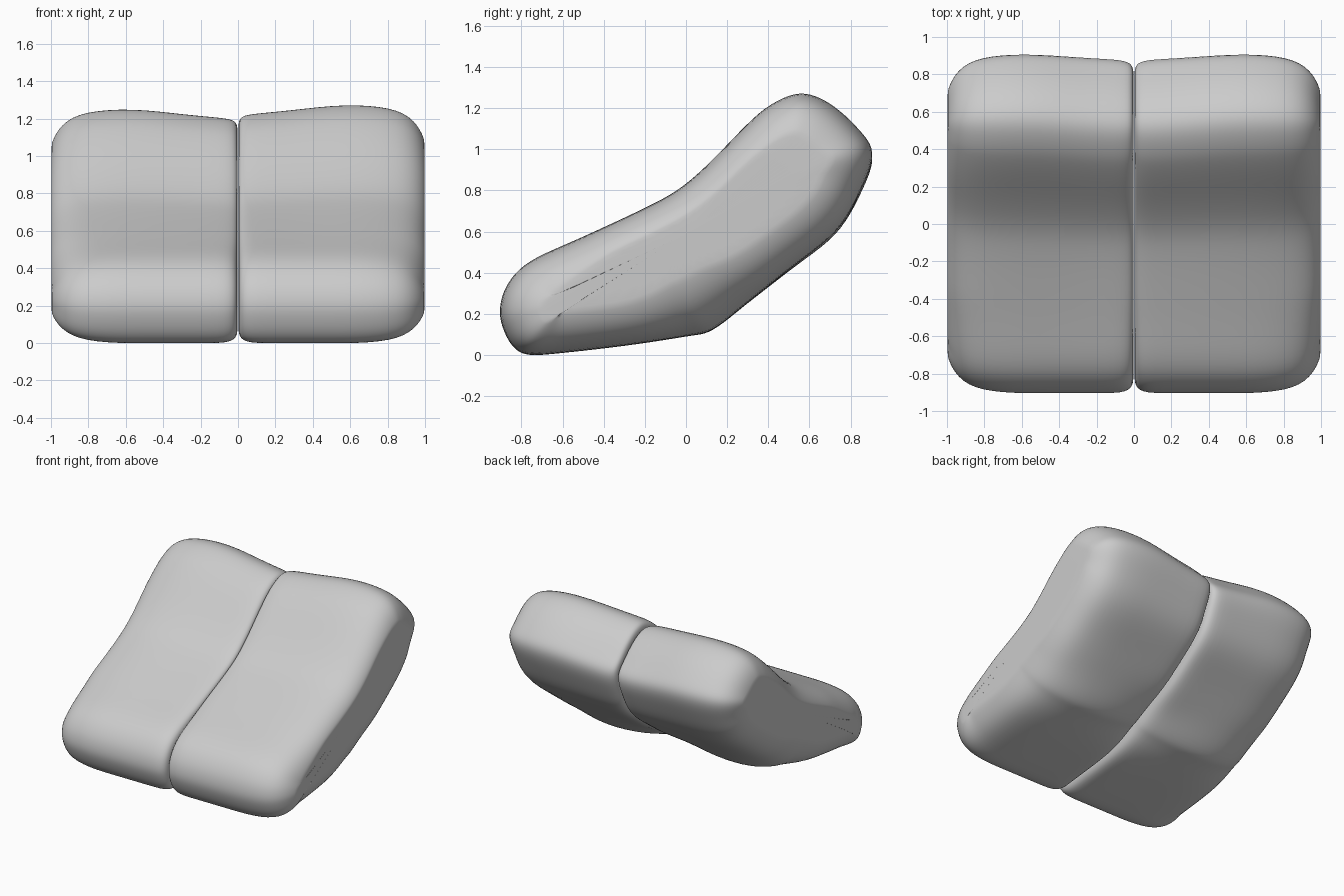
import bpy, bmesh, math
from mathutils import Vector

if "Cube" in bpy.data.objects:
    bpy.data.objects.remove(bpy.data.objects["Cube"])

# Side outline of a cushion (y, z)
OUTLINE = [(-0.905, 0.22), (-0.87, 0.34), (-0.76, 0.455), (-0.5, 0.575), (-0.2, 0.715),
           (-0.03, 0.81), (0.12, 0.94), (0.3, 1.125), (0.42, 1.223), (0.56, 1.275),
           (0.70, 1.225), (0.84, 1.10), (0.91, 0.98), (0.85, 0.80), (0.73, 0.60),
           (0.5, 0.415), (0.3, 0.255), (0.13, 0.12), (0.0, 0.09), (-0.3, 0.045),
           (-0.6, 0.01), (-0.76, 0.0), (-0.835, 0.035), (-0.885, 0.12)]
# Centre line that the rounded ends shrink towards
SPINE = [(-0.6, 0.25), (-0.3, 0.34), (-0.1, 0.41), (0.06, 0.5), (0.2, 0.61), (0.35, 0.74), (0.54, 0.92)]
# Across the width: x, inset of the outline, extra sag at the back
SECTIONS = [(0.002, 0.16, 0.02), (0.002, 0.10, 0.02), (0.004, 0.055, 0.025), (0.018, 0.025, 0.03),
            (0.05, 0.008, 0.035), (0.10, 0.0, 0.035), (0.22, 0.0, 0.027), (0.36, 0.0, 0.015),
            (0.50, 0.0, 0.003), (0.64, 0.0, 0.0), (0.76, 0.01, 0.0), (0.85, 0.03, 0.0),
            (0.915, 0.065, 0.0), (0.96, 0.115, 0.0), (0.985, 0.165, 0.0), (0.996, 0.20, 0.0),
            (0.998, 0.22, 0.0)]


def smooth_loop(pts, steps=3):
    p = [Vector(q) for q in pts]
    out = []
    for i in range(len(p)):
        a, b, c, d = p[i - 1], p[i], p[(i + 1) % len(p)], p[(i + 2) % len(p)]
        for k in range(steps):
            t = k / steps
            out.append(0.5 * (2 * b + (c - a) * t + (2 * a - 5 * b + 4 * c - d) * t * t
                              + (3 * b - a - 3 * c + d) * t ** 3))
    return out


def nearest_on_spine(p):
    best = None
    for a, b in zip(SPINE, SPINE[1:]):
        a, b = Vector(a), Vector(b)
        t = max(0, min(1, (p - a).dot(b - a) / (b - a).length_squared))
        q = a + (b - a) * t
        if best is None or (p - q).length < (p - best).length:
            best = q
    return best


def cushion(name, side, height):
    loop = smooth_loop(OUTLINE)
    bm = bmesh.new()
    rings = []
    for x, inset, sag in SECTIONS:
        ring = []
        for p in loop:
            v = nearest_on_spine(p) - p
            y, z = p
            amount = inset
            if v.y < 0:
                # The seat and back surface has a tighter edge than the rest
                amount *= 1 - 0.4 * max(0, min(1, (0.7 - abs(y + 0.1)) / 0.4))
            elif y < 0.75:
                # The underside bulges only in the middle of the fold
                amount += 0.09 * abs(2 * x - 1) ** 2 * math.exp(-((y - 0.12) / 0.2) ** 2)
            q = p + v.normalized() * amount
            back = max(0, min(1, (z - 0.5) / 0.6))
            ring.append(bm.verts.new((side * x, q.x - sag * back, (q.y - 1.3 * sag * back) * height)))
        rings.append(ring)
    n = len(loop)
    for r, s in zip(rings, rings[1:]):
        for i in range(n):
            j = (i + 1) % n
            bm.faces.new((r[i], r[j], s[j], s[i]))
    # Flat end caps
    bm.faces.new(rings[0])
    bm.faces.new(rings[-1])
    bmesh.ops.recalc_face_normals(bm, faces=bm.faces)
    for f in bm.faces:
        f.smooth = True
    me = bpy.data.meshes.new(name)
    bm.to_mesh(me)
    bm.free()
    ob = bpy.data.objects.new(name, me)
    bpy.context.collection.objects.link(ob)
    sub = ob.modifiers.new("smooth", 'SUBSURF')
    sub.levels = sub.render_levels = 1


# Pair of bent cushions side by side
cushion("right_cushion", 1, 1.0)
cushion("left_cushion", -1, 0.982)
